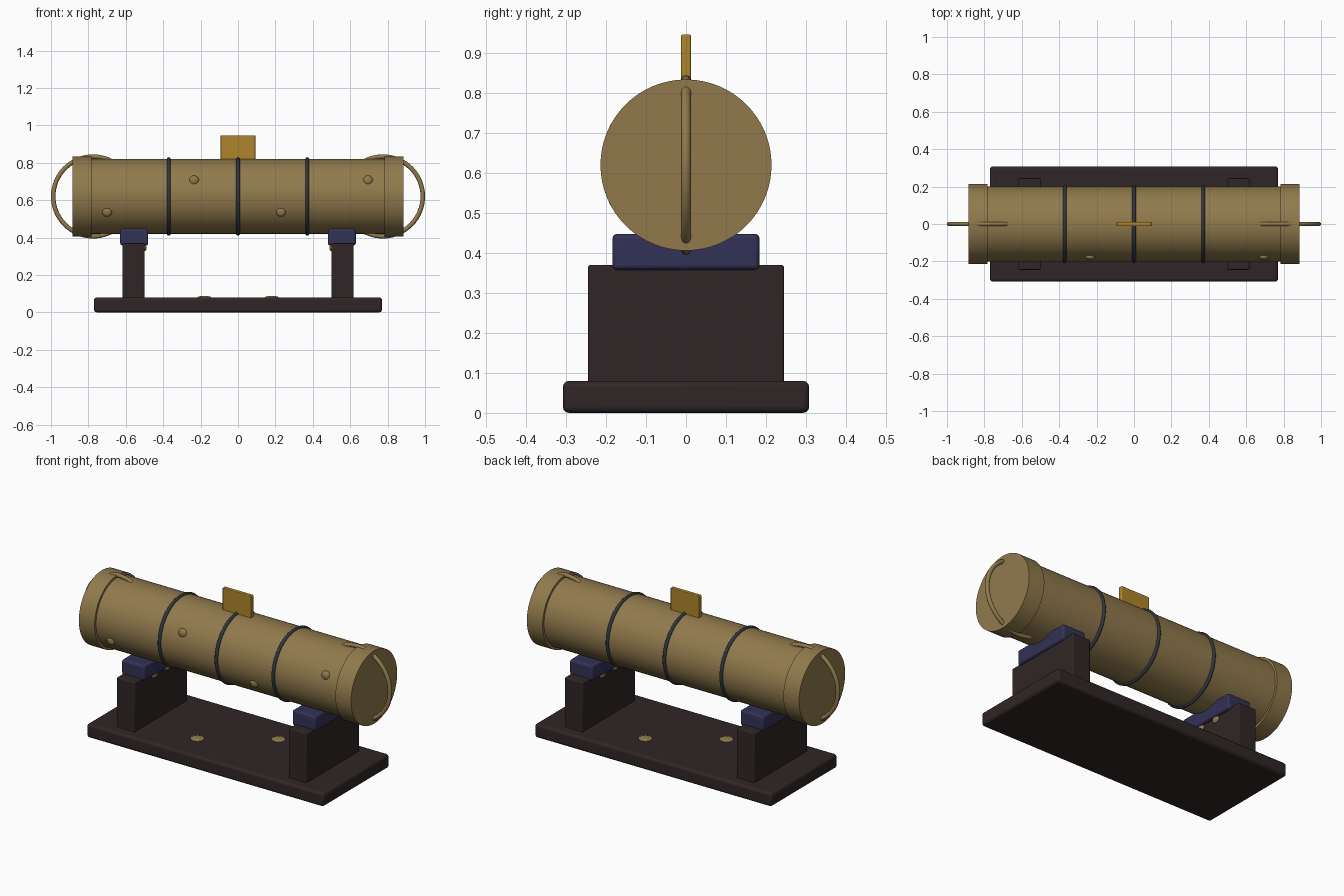
import bpy, math
from math import pi, radians

if "Cube" in bpy.data.objects:
    bpy.data.objects.remove(bpy.data.objects["Cube"])

def material(name, rgb):
    m = bpy.data.materials.new(name)
    m.diffuse_color = (*rgb, 1)
    m.use_nodes = True
    m.node_tree.nodes["Principled BSDF"].inputs["Base Color"].default_value = m.diffuse_color
    return m

BRONZE = material("bronze", (0.283, 0.195, 0.073))
GOLD = material("gold", (0.43, 0.235, 0.024))
WOOD = material("dark_wood", (0.030, 0.019, 0.019))
BLUE = material("blue_cushion", (0.032, 0.032, 0.095))
IRON = material("dark_iron", (0.030, 0.037, 0.048))

def finish(name, mat, bevel=0):
    ob = bpy.context.object
    ob.name = name
    ob.data.materials.append(mat)
    bpy.ops.object.transform_apply(location=False, rotation=True, scale=True)
    if bevel:
        b = ob.modifiers.new("bevel", "BEVEL")
        b.width, b.segments, b.limit_method = bevel, 3, "ANGLE"
    bpy.ops.object.shade_smooth_by_angle(angle=radians(35))
    return ob

def box(name, lo, hi, mat, bevel):
    bpy.ops.mesh.primitive_cube_add(size=1, location=[(a + b) / 2 for a, b in zip(lo, hi)])
    bpy.context.object.scale = [b - a for a, b in zip(lo, hi)]
    return finish(name, mat, bevel)

def tube(name, x0, x1, r, mat):
    bpy.ops.mesh.primitive_cylinder_add(vertices=64, radius=r, depth=x1 - x0,
        location=((x0 + x1) / 2, 0, CZ), rotation=(0, pi / 2, 0))
    return finish(name, mat)

def ring(name, x, R, r, rot, mat):
    bpy.ops.mesh.primitive_torus_add(major_segments=64, minor_segments=12,
        major_radius=R, minor_radius=r, location=(x, 0, CZ), rotation=rot)
    return finish(name, mat)

def stud(name, loc, size, mat):
    bpy.ops.mesh.primitive_uv_sphere_add(segments=20, ring_count=12, radius=1, location=loc)
    bpy.context.object.scale = size
    return finish(name, mat)

CZ = 0.62  # height of the tube axis

# Base plinth
box("base", (-0.77, -0.308, 0), (0.77, 0.308, 0.08), WOOD, 0.015)

# Main tube and its iron bands
tube("tube_body", -0.80, 0.80, 0.2, BRONZE)
for i, x in enumerate((-0.37, 0, 0.37)):
    ring(f"band_{i + 1}", x, 0.2, 0.01, (0, pi / 2, 0), IRON)

# Parts repeated at each end
for s, side in ((-1, "left"), (1, "right")):
    def span(a, b):
        return sorted((s * a, s * b))
    x0, x1 = span(0.783, 0.885)
    tube(f"end_cap_{side}", x0, x1, 0.214, BRONZE)
    ring(f"handle_{side}", s * 0.775, 0.213, 0.012, (pi / 2, 0, 0), BRONZE)
    x0, x1 = span(0.5, 0.617)
    box(f"stand_{side}", (x0, -0.245, 0.07), (x1, 0.245, 0.37), WOOD, 0.006)
    x0, x1 = span(0.48, 0.63)
    box(f"cradle_{side}", (x0, -0.184, 0.358), (x1, 0.184, 0.448), BLUE, 0.012)
    # Flat studs on the base and on the inner stand faces
    stud(f"base_stud_{side}", (s * 0.18, s * 0.12, 0.08), (0.037, 0.037, 0.008), BRONZE)
    for y in (-0.06, 0.06):
        stud(f"stand_stud_{side}", (s * 0.5, y, 0.348), (0.012, 0.025, 0.02), BRONZE)

# Rivets staggered along the front of the tube
for i in range(4):
    a = radians(25 if i % 2 else -24)
    stud(f"rivet_{i + 1}", (-0.70 + 0.465 * i, -0.193 * math.cos(a), CZ + 0.2 * math.sin(a)),
         (0.027, 0.018, 0.027), BRONZE)

# Upright plate on top
box("top_plate", (-0.093, -0.012, 0.80), (0.093, 0.012, 0.947), GOLD, 0.004)
